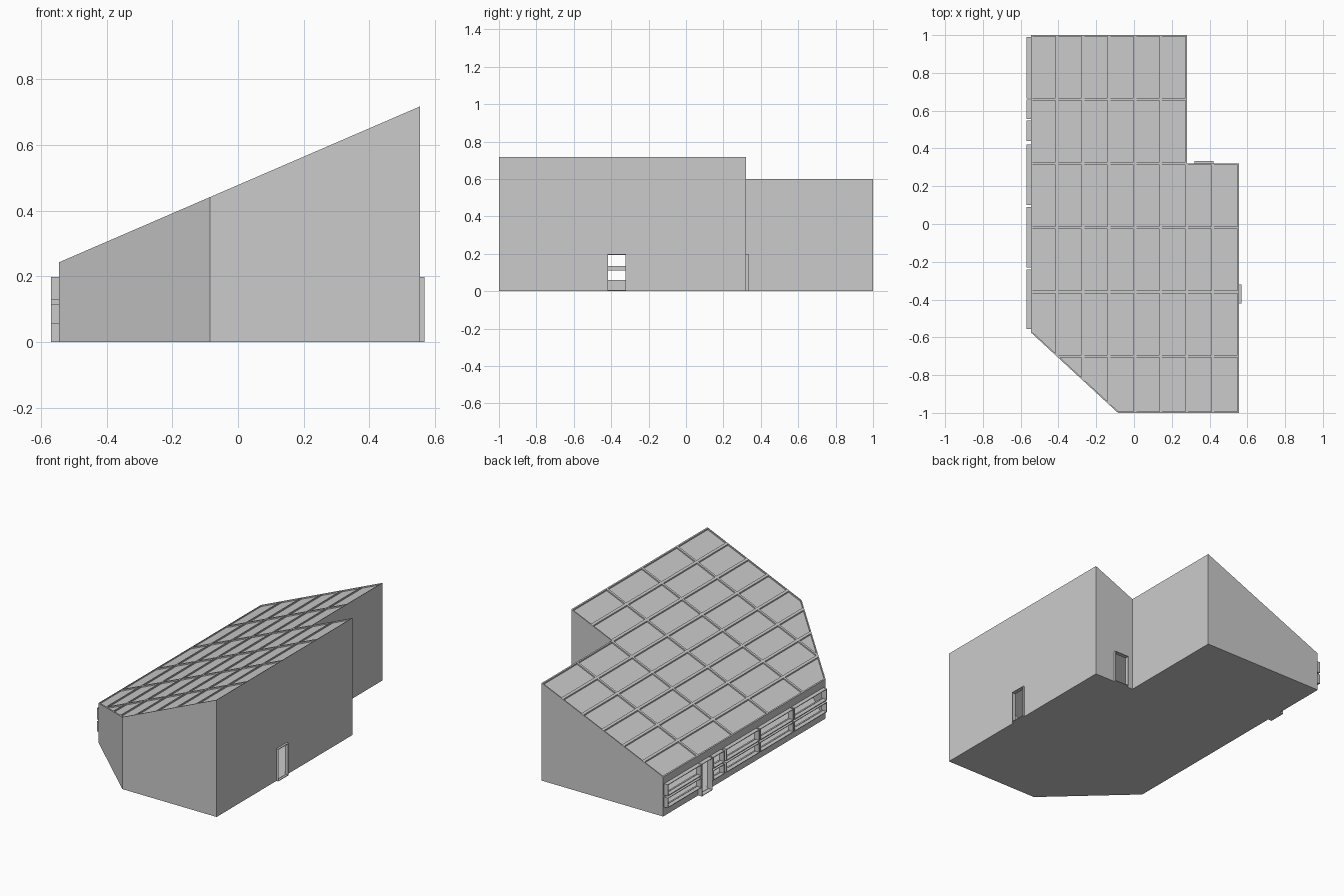
import bpy, bmesh, math

if "Cube" in bpy.data.objects:
    bpy.data.objects.remove(bpy.data.objects["Cube"])

XL, XR, XN, YN, YC, XC = -0.545, 0.555, 0.28, 0.32, -0.575, -0.085
SLOPE = (0.718 - 0.243) / (XR - XL)
L = math.hypot(XC - XL, YC + 1)
NX, NY = (YC + 1) / L, (XC - XL) / L          # inward normal of the cut corner
C0 = NX * XL + NY * YC


def roof(x):
    return 0.243 + SLOPE * (x - XL)


def footprint(t):
    c = C0 + t
    return [(XL + t, (c - NX * (XL + t)) / NY), ((c - NY * (-1 + t)) / NX, -1 + t),
            (XR - t, -1 + t), (XR - t, YN - t), (XN - t, YN - t), (XN - t, 1 - t), (XL + t, 1 - t)]


def clip(poly, c):
    """Keep the part of a polygon inside the cut corner line."""
    out = []
    for i, p in enumerate(poly):
        q = poly[(i + 1) % len(poly)]
        dp, dq = (NX * p[0] + NY * p[1] - c), (NX * q[0] + NY * q[1] - c)
        if dp >= 0:
            out.append(p)
        if dp * dq < 0:
            s = dp / (dp - dq)
            out.append((p[0] + s * (q[0] - p[0]), p[1] + s * (q[1] - p[1])))
    return out


def prism(bm, poly, bottom, top):
    lo = [bm.verts.new((x, y, bottom(x))) for x, y in poly]
    hi = [bm.verts.new((x, y, top(x))) for x, y in poly]
    bm.faces.new(lo[::-1])
    bm.faces.new(hi)
    for i in range(len(poly)):
        j = (i + 1) % len(poly)
        bm.faces.new((lo[i], lo[j], hi[j], hi[i]))


def box(bm, x0, x1, y0, y1, z0, z1):
    prism(bm, [(x0, y0), (x1, y0), (x1, y1), (x0, y1)], lambda x: z0, lambda x: z1)


def finish(bm, name):
    bmesh.ops.recalc_face_normals(bm, faces=bm.faces)
    me = bpy.data.meshes.new(name)
    bm.to_mesh(me)
    bm.free()
    ob = bpy.data.objects.new(name, me)
    bpy.context.collection.objects.link(ob)
    return ob


def cut(ob, cutter):
    m = ob.modifiers.new("cut", 'BOOLEAN')
    m.operation, m.solver, m.object = 'DIFFERENCE', 'EXACT', cutter
    bpy.context.view_layer.objects.active = ob
    bpy.ops.object.modifier_apply(modifier=m.name)
    bpy.data.objects.remove(cutter)


# Building shell with sloping roof
bm = bmesh.new()
prism(bm, footprint(0), lambda x: 0, roof)
shell = finish(bm, "building_shell")

# Hollow interior
bm = bmesh.new()
prism(bm, footprint(0.01), lambda x: 0.005, lambda x: roof(x) - 0.02)
cut(shell, finish(bm, "interior_cutter"))

# Recessed roof panels
bm = bmesh.new()
R, PX, PY = 0.007, (XR - XL) / 8, 0.34
for i in range(8):
    for j in range(6):
        x0, x1 = XL + i * PX + R, XL + (i + 1) * PX - R
        y1, y0 = 1 - j * PY - R, max(1 - (j + 1) * PY, -1) + R
        if i >= 6 and j < 2:
            continue
        poly = clip([(x0, y0), (x1, y0), (x1, y1), (x0, y1)], C0 + R)
        if len(poly) >= 3:
            prism(bm, poly, lambda x: roof(x) - 0.008, lambda x: roof(x) + 0.1)
cut(shell, finish(bm, "panel_cutter"))

# Openings: (name, wall axis, wall position, outward depth, span, height range)
openings = [("left_door_frame", 'x', XL, -0.025, 0.555, 0.66, 0.0, 0.198),
            ("right_door_frame", 'x', XR, 0.013, -0.42, -0.32, 0.0, 0.198),
            ("back_door_frame", 'y', YN, 0.014, 0.32, 0.42, 0.0, 0.198)]
spans = [(0.665, 0.99), (0.44, 0.547), (0.1, 0.42), (-0.23, 0.09), (-0.555, -0.24)]
for n, (a, b) in enumerate(spans):
    openings.append((f"upper_window_frame_{n}", 'x', XL, -0.025, a, b, 0.128, 0.198))
    openings.append((f"lower_window_frame_{n}", 'x', XL, -0.025, a, b, 0.055, 0.116))


def wall_box(bm, axis, d0, d1, a, b, z0, z1):
    d0, d1 = sorted((d0, d1))
    if axis == 'x':
        box(bm, d0, d1, a, b, z0, z1)
    else:
        box(bm, a, b, d0, d1, z0, z1)


T = 0.004
holes = bmesh.new()
for name, axis, w, d, a, b, z0, z1 in openings:
    wall_box(holes, axis, w - 0.03, w + 0.03, a + T, b - T, z0 + T + 0.002, z1 - T)
    # Projecting frame of four thin boards
    bm = bmesh.new()
    for p in ((a, a + T, z0, z1), (b - T, b, z0, z1),
              (a + T, b - T, z0, z0 + T), (a + T, b - T, z1 - T, z1)):
        wall_box(bm, axis, w, w + d, *p)
    finish(bm, name)
cut(shell, finish(holes, "opening_cutter"))
